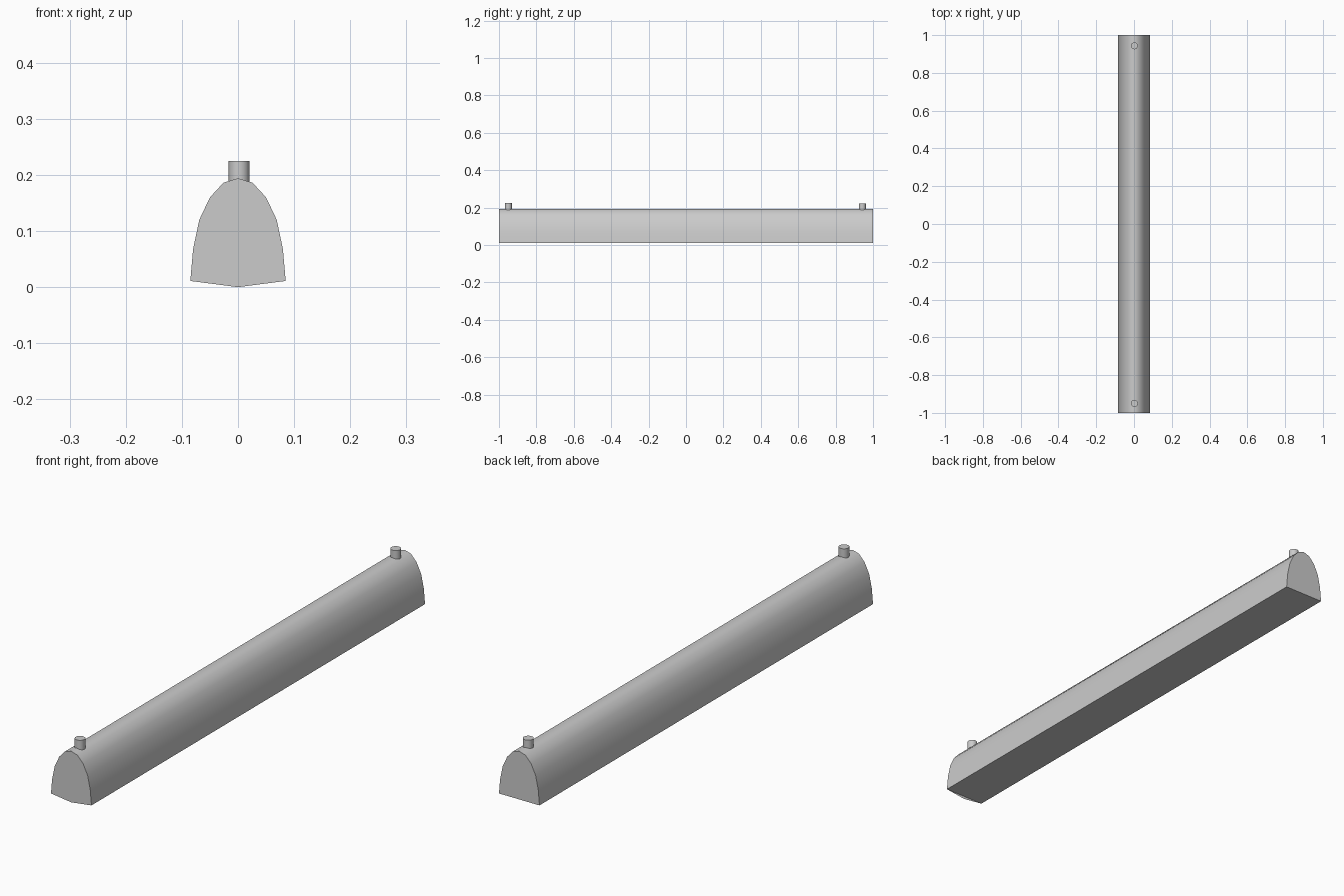
import bpy, bmesh, math

if "Cube" in bpy.data.objects:
    bpy.data.objects.remove(bpy.data.objects["Cube"])


def finish(name, bm, angle=40):
    bmesh.ops.recalc_face_normals(bm, faces=bm.faces)
    mesh = bpy.data.meshes.new(name)
    bm.to_mesh(mesh)
    bm.free()
    ob = bpy.data.objects.new(name, mesh)
    bpy.context.collection.objects.link(ob)
    bpy.ops.object.select_all(action='DESELECT')
    bpy.context.view_layer.objects.active = ob
    ob.select_set(True)
    bpy.ops.object.shade_smooth_by_angle(angle=math.radians(angle))
    return ob


# Arched housing: half profile mirrored, then extruded along y
half = [(0.085, 0.011), (0.080, 0.068), (0.069, 0.12), (0.05, 0.16), (0.026, 0.186)]
profile = half + [(0, 0.194)] + [(-x, z) for x, z in reversed(half)]
bm = bmesh.new()
face = bm.faces.new([bm.verts.new((x, -1, z)) for x, z in profile])
ext = bmesh.ops.extrude_face_region(bm, geom=[face], use_keep_orig=True)
moved = [g for g in ext["geom"] if isinstance(g, bmesh.types.BMVert)]
bmesh.ops.translate(bm, verts=moved, vec=(0, 2, 0))
finish("housing", bm)

# Small downward lip on the front end plate
bm = bmesh.new()
bm.faces.new([bm.verts.new(p) for p in ((-0.085, -1, 0.011), (0, -1, 0), (0.085, -1, 0.011))])
lip = finish("front_lip", bm)


# Mounting pegs on the ridge near each end
def peg(name, x, y, top):
    bottom = 0.175
    bm = bmesh.new()
    bmesh.ops.create_cone(bm, cap_ends=True, segments=16, radius1=0.0185,
                          radius2=0.0185, depth=top - bottom)
    bmesh.ops.translate(bm, verts=bm.verts, vec=(x, y, (top + bottom) / 2))
    return finish(name, bm)


peg("front_peg", 0.002, -0.95, 0.225)
peg("back_peg", 0.002, 0.943, 0.222)
